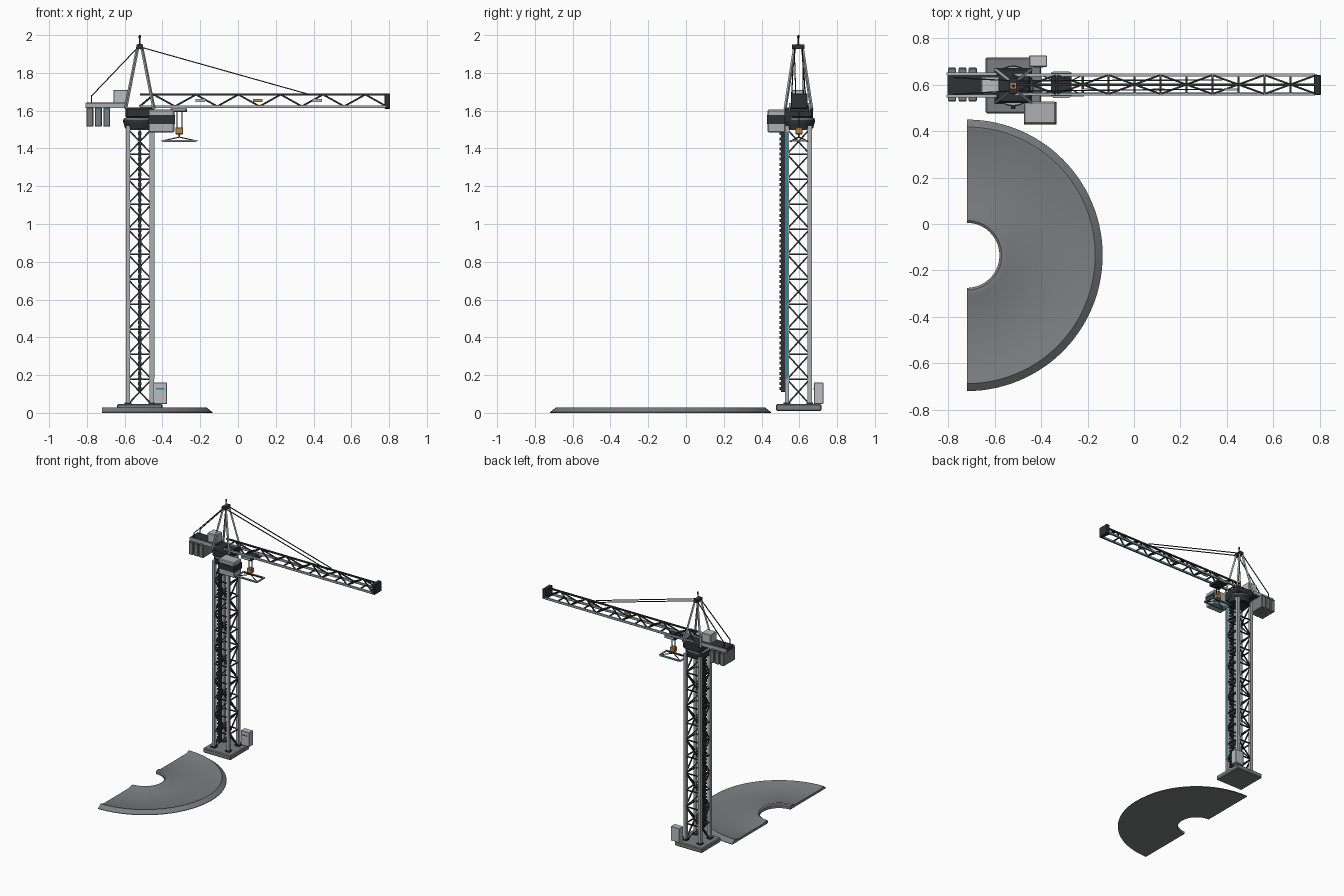
import bpy, bmesh, math
from mathutils import Vector, Matrix

if "Cube" in bpy.data.objects:
    bpy.data.objects.remove(bpy.data.objects["Cube"])


def mat(name, r, g, b):
    m = bpy.data.materials.new(name)
    m.diffuse_color = (r, g, b, 1)
    m.use_nodes = True
    m.node_tree.nodes["Principled BSDF"].inputs["Base Color"].default_value = m.diffuse_color
    return m


LIGHT = mat("light grey", 0.42, 0.43, 0.44)
PANEL = mat("pale panel", 0.50, 0.51, 0.54)
MID = mat("mid grey", 0.20, 0.205, 0.21)
DARK = mat("dark grey", 0.030, 0.031, 0.034)
BLUE = mat("blue", 0.03, 0.25, 0.38)
ORANGE = mat("orange", 0.48, 0.24, 0.06)

CX, CY = -0.52, 0.595


def finish(name, bm, material, smooth=False):
    bmesh.ops.recalc_face_normals(bm, faces=bm.faces[:])
    me = bpy.data.meshes.new(name)
    bm.to_mesh(me)
    bm.free()
    me.materials.append(material)
    ob = bpy.data.objects.new(name, me)
    bpy.context.collection.objects.link(ob)
    if smooth:
        bpy.ops.object.select_all(action='DESELECT')
        ob.select_set(True)
        bpy.context.view_layer.objects.active = ob
        bpy.ops.object.shade_smooth_by_angle(angle=math.radians(25))
    return ob


def add_box(bm, x0, x1, y0, y1, z0, z1):
    m = Matrix.Translation(((x0 + x1) / 2, (y0 + y1) / 2, (z0 + z1) / 2))
    bmesh.ops.create_cube(bm, size=1, matrix=m @ Matrix.Diagonal((x1 - x0, y1 - y0, z1 - z0, 1)))


def boxes(name, material, *dims, bevel=0):
    bm = bmesh.new()
    for d in dims:
        add_box(bm, *d)
    if bevel:
        bmesh.ops.bevel(bm, geom=bm.edges[:], offset=bevel, segments=1, affect='EDGES')
    return finish(name, bm, material)


def bars(name, material, pairs, w):
    """Square bars of width w between pairs of points."""
    bm = bmesh.new()
    for a, b in pairs:
        a, b = Vector(a), Vector(b)
        d = b - a
        rot = d.to_track_quat('Z', 'Y').to_matrix().to_4x4()
        bmesh.ops.create_cube(bm, size=1, matrix=Matrix.Translation((a + b) / 2) @ rot
                              @ Matrix.Diagonal((w, w, d.length, 1)))
    return finish(name, bm, material)


def cylinder(name, material, x, y, z0, z1, r0, r1, n=32):
    bm = bmesh.new()
    bmesh.ops.create_cone(bm, cap_ends=True, segments=n, radius1=r0, radius2=r1, depth=z1 - z0,
                          matrix=Matrix.Translation((x, y, (z0 + z1) / 2)))
    return finish(name, bm, material, True)


# Half-ring floor plate with raised rims
profile = [(0.14, 0), (0.14, 0.02), (0.15, 0.027), (0.175, 0.027), (0.198, 0.018),
           (0.52, 0.018), (0.545, 0.029), (0.553, 0.029), (0.585, 0.004), (0.585, 0)]
bm = bmesh.new()
c = Vector((-0.72, -0.135, 0))
vs = [bm.verts.new(c + Vector((0, -r, z))) for r, z in profile]
es = [bm.edges.new((vs[i], vs[(i + 1) % len(vs)])) for i in range(len(vs))]
bmesh.ops.spin(bm, geom=vs + es, cent=c, axis=(0, 0, 1), angle=math.pi, steps=56)
bmesh.ops.holes_fill(bm, edges=[e for e in bm.edges if e.is_boundary], sides=0)
finish("floor_plate", bm, MID, True)

# Base slab, cap plate and anchor feet
boxes("base_slab", MID, (-0.64, -0.40, 0.477, 0.717, 0.01, 0.047), bevel=0.006)
boxes("column_feet", DARK, *[(CX + sx * 0.063 - 0.018, CX + sx * 0.063 + 0.018,
                              CY + sy * 0.06 - 0.018, CY + sy * 0.06 + 0.018, 0.046, 0.056)
                             for sx in (-1, 1) for sy in (-1, 1)])

# Control cabinet
boxes("cabinet", PANEL, (-0.452, -0.375, 0.677, 0.727, 0.047, 0.16), bevel=0.003)
boxes("cabinet_stripe", BLUE, (-0.435, -0.39, 0.674, 0.679, 0.125, 0.131))

# Tower columns
HX, HY, Z0, STEP, N = 0.063, 0.06, 0.045, 0.1325, 11
ZT = Z0 + STEP * N
corners = [(CX + sx * HX, CY + sy * HY) for sx, sy in ((-1, -1), (1, -1), (1, 1), (-1, 1))]
boxes("tower_columns", LIGHT, *[(x - 0.011, x + 0.011, y - 0.011, y + 0.011, Z0, ZT + 0.02)
                                for x, y in corners])
# Tower lattice
level, diag = [], []
for i in range(N):
    z, zt = Z0 + i * STEP, Z0 + (i + 1) * STEP
    for k in range(4):
        a, b = corners[k], corners[(k + 1) % 4]
        if (i + k) % 2:
            a, b = b, a
        level.append(((*a, zt), (*b, zt)))
        diag.append(((*a, z), (*b, zt)))
bars("tower_rungs", DARK, level, 0.008)
bars("tower_diagonals", DARK, diag, 0.008)

# Toothed rack up the tower front, and the blue guide strip
teeth = [(CX - 0.009, CX + 0.009, 0.496, 0.51, 0.12 + i * 0.027, 0.136 + i * 0.027) for i in range(51)]
boxes("rack", DARK, (CX - 0.007, CX + 0.007, 0.503, 0.535, 0.11, 1.495), *teeth)
boxes("guide_strip", BLUE, (CX + HX + 0.010, CX + HX + 0.015, 0.53, 0.54, 0.18, 1.49))

# Slewing ring and turntable
cylinder("slew_ring_lower", DARK, CX, CY, 1.505, 1.537, 0.078, 0.086)
cylinder("slew_ring_upper", DARK, CX, CY, 1.537, 1.552, 0.088, 0.088)
cylinder("slew_flange", LIGHT, CX, CY, 1.552, 1.56, 0.084, 0.084)
boxes("turntable_housing", DARK, (-0.595, -0.445, 0.522, 0.672, 1.56, 1.618), bevel=0.008)

# Operator cab with window band
boxes("cab", LIGHT, (-0.475, -0.337, 0.432, 0.527, 1.485, 1.605), bevel=0.006)
boxes("cab_windows", DARK, (-0.473, -0.333, 0.428, 0.525, 1.53, 1.578))
boxes("cab_bracket", DARK, (-0.475, -0.445, 0.52, 0.56, 1.54, 1.60))

# Counter jib: deck, side rails, weights and winch box
boxes("counter_deck", DARK, (-0.803, -0.59, 0.556, 0.642, 1.617, 1.643))
boxes("counter_rails", LIGHT, *[(-0.808, -0.59, y - 0.005, y + 0.005, 1.613, 1.64) for y in (0.551, 0.647)])
weights = [(x, x + 0.036, 0.53, 0.672, 1.515, 1.618) for x in (-0.802, -0.757, -0.713)]
boxes("counterweights", MID, *weights, bevel=0.003)
boxes("weight_stripes", BLUE, *[(x0 + 0.003, x1 - 0.003, 0.527, 0.675, 1.606, 1.612)
                                for x0, x1, *_ in weights])
boxes("winch_box", PANEL, (-0.66, -0.58, 0.56, 0.635, 1.64, 1.71), bevel=0.004)

# Tower head: four legs, cap and mast
legs = [((CX + sx * 0.075, CY + sy * 0.07, 1.61), (CX + sx * 0.011, CY + sy * 0.02, 1.935))
        for sx in (-1, 1) for sy in (-1, 1)]
bars("head_legs", LIGHT, legs, 0.012)
boxes("head_cap", DARK, (-0.537, -0.504, 0.562, 0.627, 1.926, 1.95))
boxes("head_plate", ORANGE, (-0.533, -0.508, 0.583, 0.607, 1.948, 1.953))
cylinder("head_mast", DARK, CX, CY, 1.95, 1.99, 0.004, 0.004, 8)
cylinder("mast_tip", DARK, CX, CY, 1.985, 2.0, 0.007, 0.005, 10)

# Jib: two lower chords, one upper chord, triangular web
JX0, JX1, JT, JB = -0.52, 0.78, 1.685, 1.623
bars("jib_lower_chords", LIGHT, [((JX0, y, JB), (JX1, y, JB)) for y in (0.56, 0.642)], 0.011)
boxes("jib_blue_edges", BLUE, *[(-0.44, JX1, y - 0.006, y + 0.006, 1.613, 1.618) for y in (0.56, 0.642)])
bars("jib_upper_chord", DARK, [((JX0, 0.601, JT), (JX1, 0.601, JT))], 0.011)
web = []
P = 0.224
for i in range(6):
    xb = -0.558 + P * i
    for y in (0.56, 0.642):
        top = (xb + P / 2, 0.601, JT)
        web += [((max(xb, JX0), y, JB), top), (top, (xb + P, y, JB))]
    web.append(((xb + P, 0.56, JB), (xb + P, 0.642, JB)))
    web.append(((xb + P / 2, 0.56, JB), (xb + P / 2, 0.642, JB)))
bars("jib_web", DARK, web, 0.008)
boxes("jib_end_cap", DARK, (0.775, 0.805, 0.556, 0.643, 1.61, 1.69), bevel=0.003)
for name, m, x in (("jib_plate_inner", PANEL, -0.2), ("jib_plate_mid", ORANGE, 0.105),
                   ("jib_plate_outer", PANEL, 0.42)):
    boxes(name, m, (x - 0.026, x + 0.026, 0.575, 0.584, 1.645, 1.663))

# Stay cables
bars("stays", DARK, [p for s in (-1, 1) for p in (
    ((-0.51, CY + s * 0.022, 1.935), (0.38, 0.601 + s * 0.02, 1.685)),
    ((-0.53, CY + s * 0.022, 1.935), (-0.775, CY + s * 0.036, 1.678)),
    ((-0.775, CY + s * 0.036, 1.682), (-0.775, CY + s * 0.036, 1.64)))], 0.0055)

# Trolley under the jib
boxes("trolley", DARK, (-0.358, -0.27, 0.55, 0.652, 1.592, 1.612))
boxes("trolley_cheeks", LIGHT, *[(-0.35, -0.278, y - 0.004, y + 0.004, 1.60, 1.614) for y in (0.548, 0.654)])

# Hoist ropes, hook block, slings and load frame
HOOK = -0.31
bars("hoist_ropes", DARK, [((HOOK + s * 0.013, 0.598, 1.595), (HOOK + s * 0.013, 0.598, 1.508))
                           for s in (-1, 1)], 0.005)
boxes("hook_block", ORANGE, (-0.331, -0.29, 0.58, 0.616, 1.475, 1.512), bevel=0.003)
bars("hook_stem", DARK, [((HOOK, 0.598, 1.48), (HOOK, 0.598, 1.457))], 0.008)
ends = [(x, y) for x in (-0.40, -0.22) for y in (0.555, 0.642)]
bars("slings", DARK, [((HOOK, 0.598, 1.46), (x, y, 1.44)) for x, y in ends], 0.005)
bars("load_frame_sides", LIGHT, [((-0.405, y, 1.44), (-0.215, y, 1.44)) for y in (0.555, 0.642)], 0.009)
bars("load_frame_ends", LIGHT, [((x, 0.552, 1.44), (x, 0.645, 1.44)) for x in (-0.40, -0.22)], 0.009)
boxes("load_frame_stripes", BLUE, *[(-0.395, -0.225, y - 0.006, y + 0.006, 1.433, 1.440)
                                    for y in (0.555, 0.642)])
